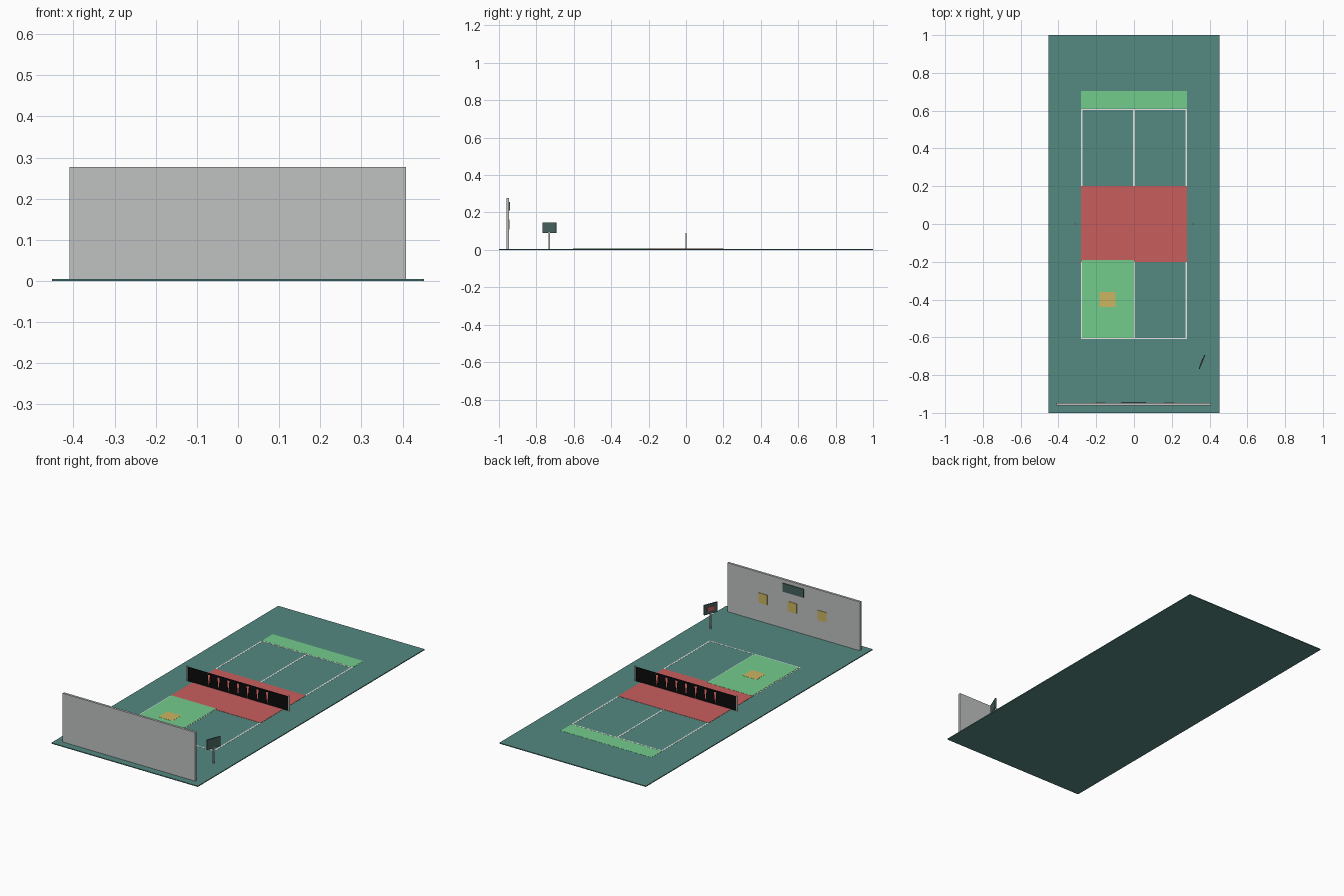
import bpy
import math
from mathutils import Matrix

cube = bpy.data.objects.get("Cube")
if cube:
    bpy.data.objects.remove(cube, do_unlink=True)


def material(name, r, g, b):
    m = bpy.data.materials.new(name)
    m.use_nodes = True
    m.diffuse_color = (r, g, b, 1)
    m.node_tree.nodes["Principled BSDF"].inputs["Base Color"].default_value = (r, g, b, 1)
    return m


teal = material("court teal", 0.09, 0.25, 0.22)
green = material("light green", 0.17, 0.6, 0.26)
red = material("soft red", 0.58, 0.11, 0.11)
yellow = material("target yellow", 0.6, 0.46, 0.12)
white = material("line white", 0.8, 0.8, 0.78)
grey = material("wall grey", 0.52, 0.54, 0.53)
dark = material("board dark", 0.06, 0.12, 0.11)
black = material("net black", 0.003, 0.003, 0.003)


def make(name, verts, faces, mat):
    mesh = bpy.data.meshes.new(name)
    mesh.from_pydata(verts, [], faces)
    mesh.materials.append(mat)
    ob = bpy.data.objects.new(name, mesh)
    bpy.context.collection.objects.link(ob)
    return ob


def box(name, x, y, z, mat):
    """Box spanning the given (low, high) pairs."""
    verts = [(a, b, c) for a in x for b in y for c in z]
    faces = [(0, 1, 3, 2), (4, 6, 7, 5), (0, 4, 5, 1),
             (2, 3, 7, 6), (0, 2, 6, 4), (1, 5, 7, 3)]
    return make(name, verts, faces, mat)


# Ground slab
FLOOR = 0.005
box("ground", (-0.452, 0.452), (-1, 1), (0, FLOOR), teal)


def plate(name, x, y, level, mat):
    """Thin painted area; a higher level lies on top of a lower one."""
    box(name, x, y, (FLOOR - 0.001, FLOOR + 0.0006 * level), mat)


# Painted court areas
plate("net_zone", (-0.28, 0.28), (-0.2, 0.2), 2, red)
plate("service_box", (-0.276, 0), (-0.604, -0.19), 3, green)
plate("back_strip", (-0.28, 0.28), (0.611, 0.705), 1, green)
plate("floor_target", (-0.183, -0.098), (-0.44, -0.36), 4, yellow)

# Court lines
for side, name in ((-1, "front"), (1, "back")):
    ends = sorted((side * 0.2, side * 0.61))
    for x in (-0.277, 0, 0.277):
        plate(name + "_long_line", (x - 0.004, x + 0.004), ends, 1, white)
    y = side * 0.607
    plate(name + "_base_line", (-0.281, 0.281), (y - 0.003, y + 0.003), 1, white)

# Net posts
for x in (-0.313, 0.313):
    box("net_post", (x - 0.003, x + 0.003), (-0.003, 0.003), (FLOOR, 0.09), grey)

# Net sheet: a top band with panels that narrow upward
END, TOP, BAND, GAP = 0.31, 0.086, 0.074, 0.007
cuts = [-END] + [-0.18 + 0.06 * i for i in range(7)] + [END]
verts = [(-END, 0, BAND), (END, 0, BAND), (END, 0, TOP), (-END, 0, TOP)]
faces = [(0, 1, 2, 3)]
for a, b in zip(cuts, cuts[1:]):
    n = len(verts)
    left = a if a == -END else a + GAP
    right = b if b == END else b - GAP
    verts += [(a, 0, FLOOR), (b, 0, FLOOR), (right, 0, BAND), (left, 0, BAND)]
    faces.append((n, n + 1, n + 2, n + 3))
make("net", verts, faces, black)

# Practice wall with its name board and targets
box("practice_wall", (-0.41, 0.408), (-0.96, -0.947), (FLOOR, 0.277), grey)
box("wall_board", (-0.065, 0.063), (-0.948, -0.942), (0.21, 0.257), dark)
for x in (-0.178, 0.006, 0.187):
    box("wall_target", (x - 0.027, x + 0.027), (-0.948, -0.944), (0.108, 0.163), yellow)

# Scoreboard on a post, turned towards the court
turn = Matrix.Translation((0.36, -0.73, 0)) @ Matrix.Rotation(math.radians(-22), 4, "Z")
parts = [
    box("scoreboard_post", (-0.003, 0.003), (-0.003, 0.003), (FLOOR, 0.095), grey),
    box("scoreboard", (-0.003, 0.003), (-0.04, 0.04), (0.09, 0.146), dark),
    box("scoreboard_display", (-0.0045, 0), (-0.022, 0.022), (0.107, 0.13), red),
]
for ob in parts:
    ob.matrix_world = turn
